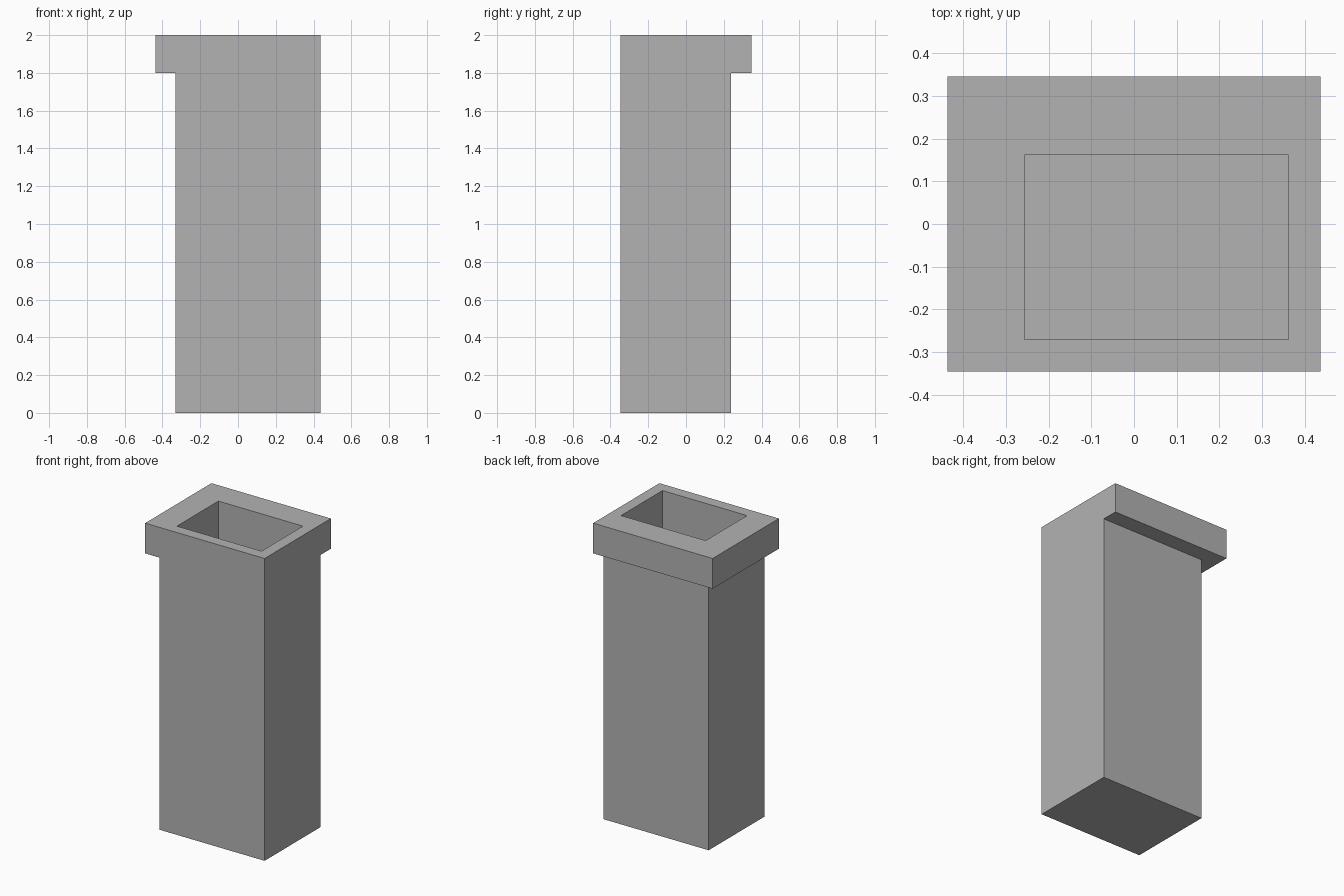
import bpy
import bmesh

cube = bpy.data.objects.get("Cube")
if cube:
    bpy.data.objects.remove(cube, do_unlink=True)

# Single plain grey
grey = bpy.data.materials.new("grey")
grey.use_nodes = True
colour = (0.45, 0.45, 0.45, 1)
grey.diffuse_color = colour
grey.node_tree.nodes["Principled BSDF"].inputs["Base Color"].default_value = colour

# Right and front faces are flush; the rim overhangs left and back
RIGHT, FRONT = 0.437, -0.346
WALL, FLOOR = 0.075, 0.075
RIM_BOTTOM, TOP = 1.80, 2.0
COLUMN = (-0.332, RIGHT, FRONT, 0.237)
RIM = (-RIGHT, RIGHT, FRONT, -FRONT)
HOLE = (COLUMN[0] + WALL, RIGHT - WALL, FRONT + WALL, COLUMN[3] - WALL)


def ring(bm, bounds, z):
    """Rectangle of four vertices at height z."""
    x0, x1, y0, y1 = bounds
    return [bm.verts.new((x, y, z)) for x, y in ((x0, y0), (x1, y0), (x1, y1), (x0, y1))]


def bridge(bm, a, b):
    """Quads joining two rings."""
    for i in range(4):
        j = (i + 1) % 4
        bm.faces.new((a[i], a[j], b[j], b[i]))


# Hollow column with an offset rim, built as one shell from outside to inside
bm = bmesh.new()
levels = [(COLUMN, 0), (COLUMN, RIM_BOTTOM), (RIM, RIM_BOTTOM),
          (RIM, TOP), (HOLE, TOP), (HOLE, FLOOR)]
rings = [ring(bm, bounds, z) for bounds, z in levels]
for lower, upper in zip(rings, rings[1:]):
    bridge(bm, lower, upper)
bm.faces.new(rings[0])
bm.faces.new(rings[-1])

# Merge the flush corner and drop the zero-area sliver faces it leaves
bmesh.ops.remove_doubles(bm, verts=bm.verts, dist=0.0001)
bmesh.ops.dissolve_degenerate(bm, edges=bm.edges, dist=0.0001)
bmesh.ops.recalc_face_normals(bm, faces=bm.faces)

mesh = bpy.data.meshes.new("hollow_column")
bm.to_mesh(mesh)
bm.free()
mesh.materials.append(grey)
column = bpy.data.objects.new("hollow_column", mesh)
bpy.context.collection.objects.link(column)
